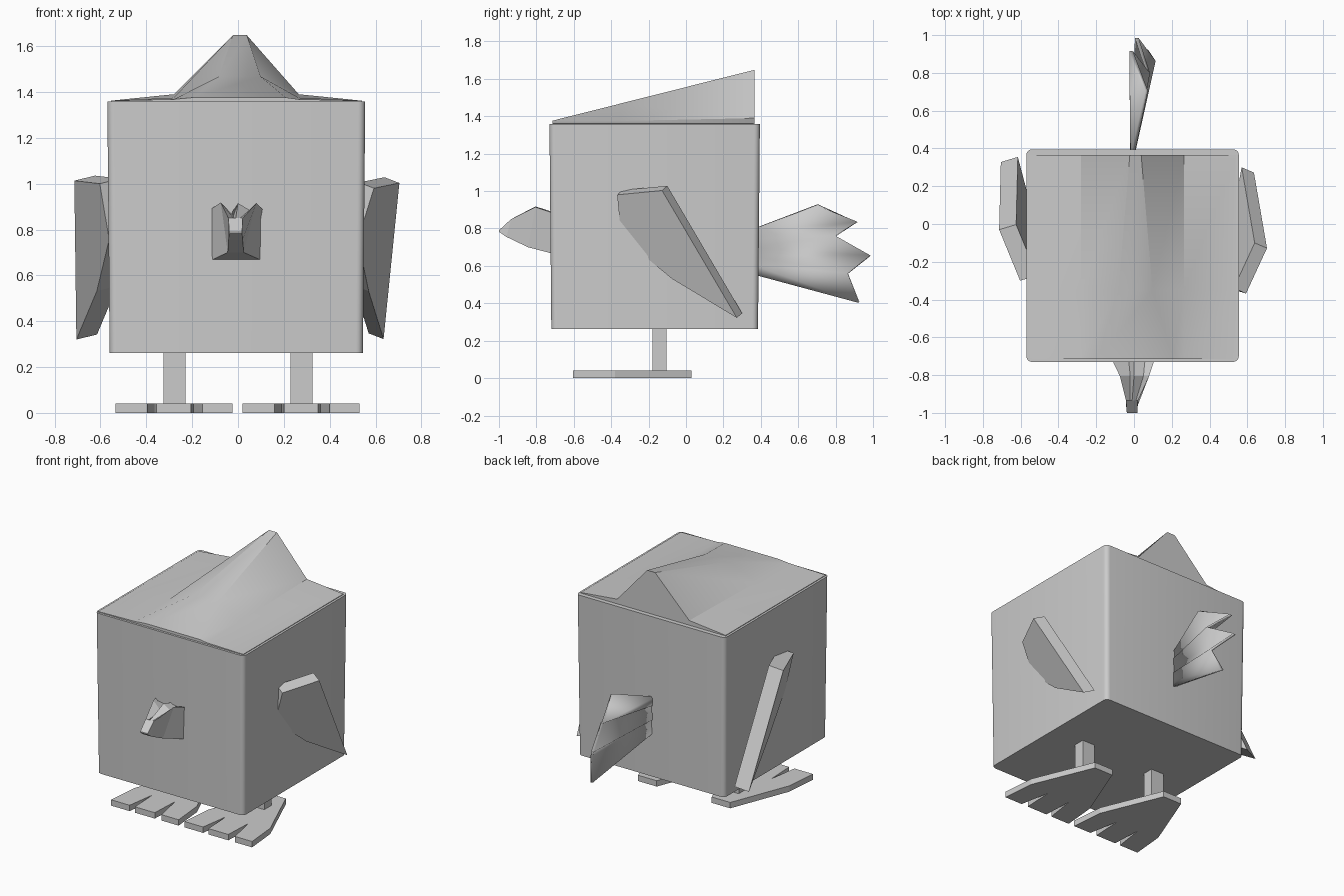
import bpy, bmesh, math
from mathutils import Vector

if "Cube" in bpy.data.objects:
    bpy.data.objects.remove(bpy.data.objects["Cube"])

grey = bpy.data.materials.new("light grey")
grey.diffuse_color = (0.6, 0.6, 0.6, 1)
grey.use_nodes = True
grey.node_tree.nodes["Principled BSDF"].inputs["Base Color"].default_value = grey.diffuse_color


def make(name, verts, faces, smooth=None):
    me = bpy.data.meshes.new(name)
    me.from_pydata([tuple(v) for v in verts], [], faces)
    bm = bmesh.new()
    bm.from_mesh(me)
    bmesh.ops.recalc_face_normals(bm, faces=bm.faces)
    bm.to_mesh(me)
    bm.free()
    me.materials.append(grey)
    ob = bpy.data.objects.new(name, me)
    bpy.context.collection.objects.link(ob)
    if smooth:
        bpy.ops.object.select_all(action='DESELECT')
        ob.select_set(True)
        bpy.context.view_layer.objects.active = ob
        bpy.ops.object.shade_smooth_by_angle(angle=math.radians(smooth))
    return ob


def loft(name, rings, smooth=None):
    """Skin closed rings of equal length and cap both ends."""
    n = len(rings[0])
    faces = [[k * n + i, k * n + (i + 1) % n, (k + 1) * n + (i + 1) % n, (k + 1) * n + i]
             for k in range(len(rings) - 1) for i in range(n)]
    faces += [list(range(n)), [(len(rings) - 1) * n + i for i in range(n)]]
    return make(name, [p for r in rings for p in r], faces, smooth)


def slab(name, outline, offset):
    """Flat outline thickened along an offset."""
    off = Vector(offset)
    return loft(name, [outline, [Vector(p) + off for p in outline]])


def rounded(x0, x1, y0, y1, z, r=0.03, seg=5):
    pts = []
    for cx, cy, a in ((x1 - r, y1 - r, 0), (x0 + r, y1 - r, 90), (x0 + r, y0 + r, 180), (x1 - r, y0 + r, 270)):
        for i in range(seg + 1):
            t = math.radians(a + 90 * i / seg)
            pts.append((cx + r * math.cos(t), cy + r * math.sin(t), z))
    return pts


# Body: block with rounded upright edges, slightly wider at the top
loft("body", [rounded(-.56, .545, -.72, .385, .262),
              rounded(-.57, .555, -.73, .395, 1.358)], 40)

# Crest: wide and low at the front, rising to a narrow peak at the back
def crest_ring(y, base, half, top):
    return [(-.555, y, 1.35), (-.555, y, 1.362), (-.28, y, base), (.008 - half, y, top),
            (.008 + half, y, top), (.265, y, base), (.54, y, 1.362), (.54, y, 1.35)]

loft("crest", [crest_ring(-.715, 1.368, .20, 1.376),
               crest_ring(-.35, 1.375, .09, 1.468),
               crest_ring(.365, 1.39, .03, 1.648)], 30)

# Beak: notched top edge tapering to a blunt tip
def beak_ring(top_x, top_y, top_z, low_x, low_y, low_z):
    top = [(x, top_y, z) for x, z in zip(top_x, top_z)]
    return top + [(low_x[1], low_y, low_z), (low_x[0], low_y, low_z)]

loft("beak", [
    beak_ring((-.125, -.03, 0, .06, .115), -.70, (.885, .87, .885, .875, .88), (-.125, .11), -.70, .662),
    beak_ring((-.075, -.02, 0, .05, .08), -.805, (.918, .86, .915, .885, .915), (-.045, .025), -.845, .70),
    beak_ring((-.042, -.02, -.01, .01, .02), -.935, (.85,) * 5, (-.042, .02), -.96, .755),
    beak_ring((-.038, -.02, -.01, .01, .018), -1.0, (.79,) * 5, (-.038, .018), -1.0, .782)])

# Tail: pleated fan of three feathers
ends = [(.065, .705, .925), (-.015, .915, .835), (.075, .80, .76),
        (.015, .985, .655), (.105, .865, .56), (.065, .925, .405)]
root = [(-.01, .35, .79 - .046 * i) for i in range(6)]
tail = make("tail", root + ends, [[i, i + 1, i + 7, i + 6] for i in range(5)], 30)
mod = tail.modifiers.new("thickness", 'SOLIDIFY')
mod.thickness = .02
mod.offset = 0

# Wings: flat blades swept back and down, each tilted a little differently
slab("right_wing", [(.593, -.368, .98), (.704, -.128, 1.003), (.635, .272, .322),
                    (.57, -.075, .531), (.523, -.347, .756)], (-.065, .028, .025))
slab("left_wing", [(-.603, -.30, 1.0), (-.714, -.03, 1.013), (-.705, .328, .32),
                   (-.616, -.01, .531), (-.562, -.27, .756)], (.09, .027, .022))

# Legs and three-toed feet
foot = [(.20, .03), (.34, .03), (.51, -.38), (.53, -.605), (.40, -.605), (.36, -.40), (.35, -.605),
        (.20, -.605), (.19, -.40), (.16, -.605), (.02, -.605), (.04, -.38)]
for side, dx in (("left", -.555), ("right", 0)):
    slab(side + "_foot", [(x + dx, y, 0) for x, y in foot], (0, 0, .04))
    slab(side + "_leg", [(x + dx, y, .035) for x, y in
                         ((.23, -.18), (.325, -.18), (.325, -.105), (.23, -.105))], (0, 0, .235))
